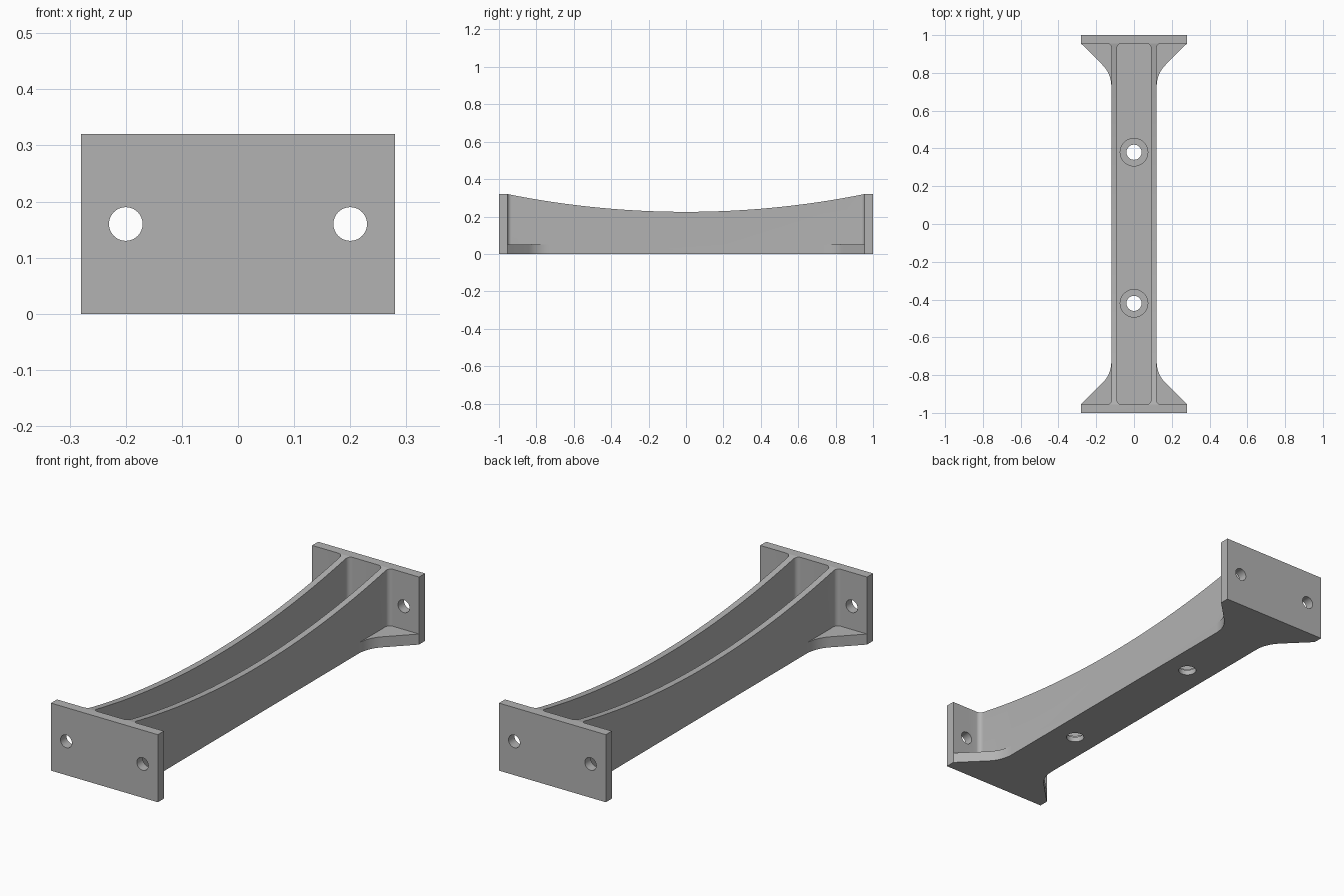
import bpy, bmesh
from math import sin, cos, pi, radians, sqrt
from mathutils import Matrix, Vector

cube = bpy.data.objects.get("Cube")
if cube:
    bpy.data.objects.remove(cube, do_unlink=True)

HALF_LEN, HALF_WID, HEIGHT = 1.0, 0.28, 0.32
FACE = 0.955            # inner face of the end plates
FLOOR = 0.05            # floor and gusset thickness
WALL_OUT, WALL_IN = 0.12, 0.09
FILLET = 0.022

grey = bpy.data.materials.new("cast grey")
grey.use_nodes = True
colour = (0.45, 0.45, 0.45, 1)
grey.diffuse_color = colour
grey.node_tree.nodes["Principled BSDF"].inputs["Base Color"].default_value = colour


def arc(cx, cy, r, a0, a1, n=8):
    angles = [radians(a0 + (a1 - a0) * i / n) for i in range(n + 1)]
    return [(cx + r * cos(a), cy + r * sin(a)) for a in angles]


def prism(name, outline, low, high, axis="Z"):
    """Extrude a 2D outline along Z, or a (y, z) outline along X."""
    bm = bmesh.new()
    place = (lambda u, v, w: (u, v, w)) if axis == "Z" else (lambda u, v, w: (w, u, v))
    face = bm.faces.new([bm.verts.new(place(u, v, low)) for u, v in outline])
    moved = bmesh.ops.extrude_face_region(bm, geom=[face])["geom"]
    bmesh.ops.translate(bm, verts=[g for g in moved if isinstance(g, bmesh.types.BMVert)],
                        vec=Vector(place(0, 0, high - low)))
    bmesh.ops.recalc_face_normals(bm, faces=bm.faces)
    mesh = bpy.data.meshes.new(name)
    bm.to_mesh(mesh)
    bm.free()
    mesh.materials.append(grey)
    obj = bpy.data.objects.new(name, mesh)
    bpy.context.collection.objects.link(obj)
    return obj


def disc(x, y, r):
    return arc(x, y, r, 0, 360, 48)[:-1]


def cut(target, cutter):
    cutter.hide_render = True
    mod = target.modifiers.new("cut", "BOOLEAN")
    mod.operation, mod.solver, mod.object = "DIFFERENCE", "EXACT", cutter
    bpy.context.view_layer.objects.active = target
    bpy.ops.object.modifier_apply(modifier=mod.name)
    bpy.data.objects.remove(cutter, do_unlink=True)


# Plan of the bracket: end plates, 45 degree gussets blended into a straight beam
R = 0.157
blend_y = FACE - (HALF_WID - WALL_OUT) - R * (sqrt(2) - 1)
quarter = arc(WALL_OUT + R, blend_y, R, 180, 135)
quarter += [(HALF_WID, FACE), (HALF_WID, HALF_LEN)]
right_half = [(x, -y) for x, y in reversed(quarter)] + quarter
plan = right_half + [(-x, y) for x, y in reversed(right_half)]
bracket = prism("bracket_beam", plan, 0, HEIGHT)

# Space outside each side wall, with filleted corners at the end plates
for side in (1, -1):
    top = arc(WALL_OUT + FILLET, FACE - FILLET, FILLET, 180, 90) + [(0.4, FACE)]
    shape = top + [(x, -y) for x, y in reversed(top)]
    cut(bracket, prism("side_cutter", [(side * x, y) for x, y in shape], FLOOR, 0.5))

# Central channel between the walls
corner = arc(WALL_IN - FILLET, FACE - FILLET, FILLET, 0, 90)
end = corner + [(-x, y) for x, y in reversed(corner)]
cut(bracket, prism("channel_cutter", end + [(-x, -y) for x, y in end], FLOOR, 0.5))

# Shallow circular sweep along the top of the walls
DIP = 0.225
sag = HEIGHT - DIP
radius = (FACE ** 2 + sag ** 2) / (2 * sag)
steps = 48
sweep = []
for i in range(steps + 1):
    y = FACE * (2 * i / steps - 1)
    sweep.append((y, DIP + radius - sqrt(radius ** 2 - y ** 2)))
sweep += [(FACE, 0.5), (-FACE, 0.5)]
cut(bracket, prism("sweep_cutter", sweep, -0.2, 0.2, "X"))

# Counterbored bolt holes in the floor
for y in (0.38, -0.42):
    cut(bracket, prism("counterbore_cutter", disc(0, y, 0.073), 0.025, 0.1))
    cut(bracket, prism("floor_hole_cutter", disc(0, y, 0.04), -0.1, 0.1))

# Bolt holes through both end plates
for x in (0.2, -0.2):
    drill = prism("plate_hole_cutter", disc(x, 0.16, 0.03), -1.2, 1.2)
    drill.data.transform(Matrix.Rotation(pi / 2, 4, "X"))
    cut(bracket, drill)

bpy.ops.object.select_all(action="DESELECT")
bracket.select_set(True)
bpy.context.view_layer.objects.active = bracket
bpy.ops.object.shade_smooth_by_angle(angle=radians(30))
